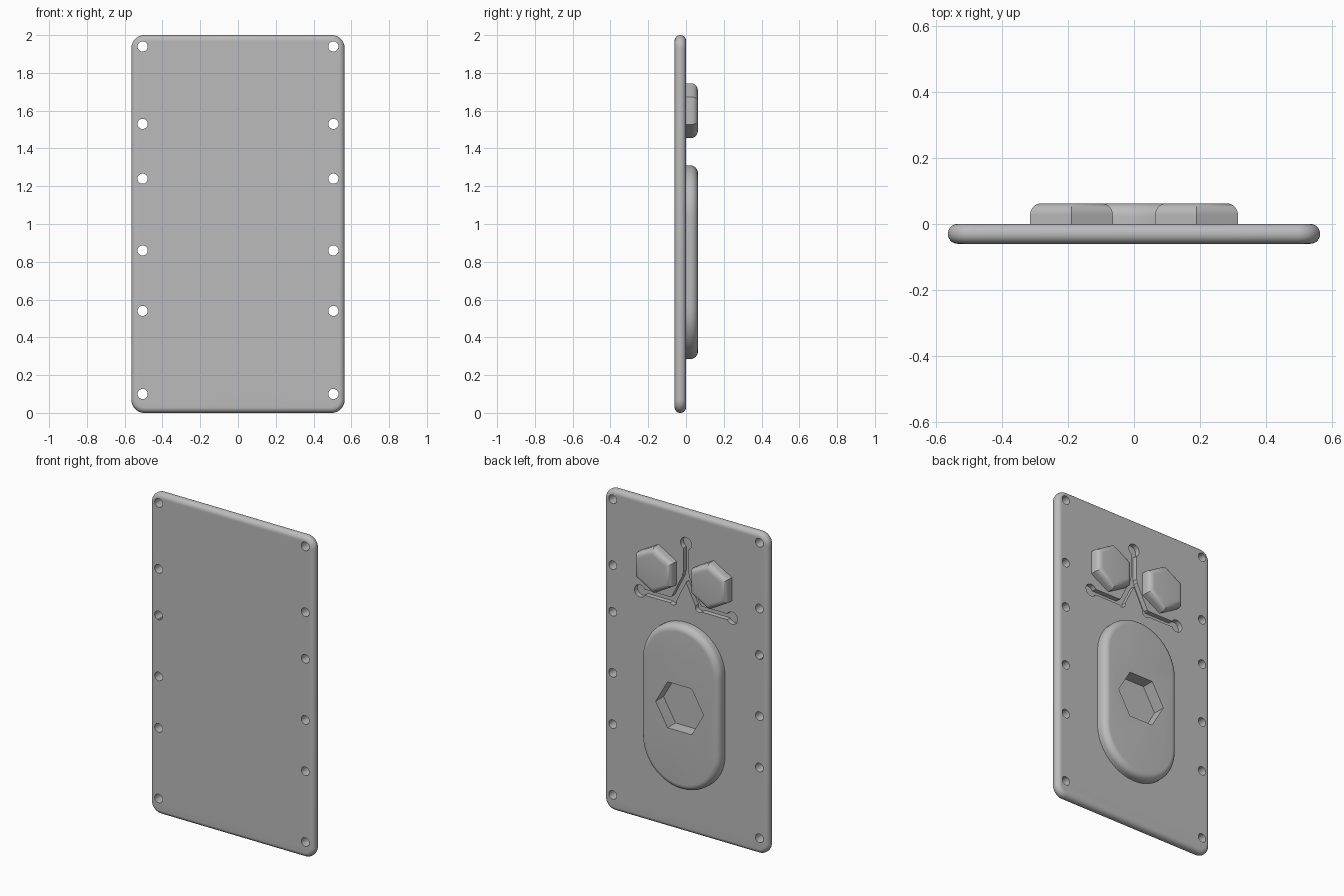
import bpy, bmesh
from math import sin, cos, pi, atan2
from mathutils import Vector

cube = bpy.data.objects.get("Cube")
if cube:
    bpy.data.objects.remove(cube)

grey = bpy.data.materials.new("plain grey")
grey.use_nodes = True
color = (0.5, 0.5, 0.5, 1)
grey.diffuse_color = color
bsdf = next(n for n in grey.node_tree.nodes if n.type == 'BSDF_PRINCIPLED')
bsdf.inputs["Base Color"].default_value = color


def arc(cx, cz, r, start, end, n):
    """Outline points along an arc in the XZ plane."""
    return [(cx + r * cos(start + (end - start) * i / n),
             cz + r * sin(start + (end - start) * i / n)) for i in range(n + 1)]


def circle(cx, cz, r, n=32, turn=0.0):
    return arc(cx, cz, r, turn, turn + 2 * pi, n)[:-1]


def capsule(a, b, r, n=16):
    """Outline of a straight bar with round ends."""
    t = atan2(b[1] - a[1], b[0] - a[0])
    return (arc(*b, r, t - pi / 2, t + pi / 2, n)
            + arc(*a, r, t + pi / 2, t + 3 * pi / 2, n))


def rounded_rect(hx, z0, z1, r, n=10):
    corners = [(hx - r, z1 - r), (r - hx, z1 - r), (r - hx, z0 + r), (hx - r, z0 + r)]
    return [p for i, c in enumerate(corners)
            for p in arc(*c, r, i * pi / 2, (i + 1) * pi / 2, n)]


def slab(name, outline, y0, y1, back_round=0.0, front_round=0.0):
    """Extrude an XZ outline from y0 to y1 and round its rims."""
    bm = bmesh.new()
    front = bm.faces.new([bm.verts.new((x, y0, z)) for x, z in outline])
    out = bmesh.ops.extrude_face_region(bm, geom=[front], use_keep_orig=True)
    bmesh.ops.translate(bm, vec=Vector((0, y1 - y0, 0)),
                        verts=[g for g in out["geom"] if isinstance(g, bmesh.types.BMVert)])
    for y, radius in ((y1, back_round), (y0, front_round)):
        if radius:
            rim = [e for e in bm.edges if all(abs(v.co.y - y) < 1e-5 for v in e.verts)]
            bmesh.ops.bevel(bm, geom=rim, offset=radius, segments=8,
                            profile=0.5, affect='EDGES', clamp_overlap=True)
    bmesh.ops.recalc_face_normals(bm, faces=bm.faces[:])
    mesh = bpy.data.meshes.new(name)
    bm.to_mesh(mesh)
    bm.free()
    mesh.materials.append(grey)
    obj = bpy.data.objects.new(name, mesh)
    bpy.context.collection.objects.link(obj)
    return obj


def activate(obj):
    bpy.ops.object.select_all(action='DESELECT')
    obj.select_set(True)
    bpy.context.view_layer.objects.active = obj


def cut(target, outline, y0, y1):
    """Subtract an extruded outline from the target."""
    cutter = slab("cutter", outline, y0, y1)
    cutter.hide_render = True
    activate(target)
    mod = target.modifiers.new("cut", 'BOOLEAN')
    mod.operation, mod.solver, mod.object = 'DIFFERENCE', 'EXACT', cutter
    bpy.ops.object.modifier_apply(modifier=mod.name)
    bpy.data.objects.remove(cutter)


# Cover plate with rounded rims
plate = slab("cover_plate", rounded_rect(0.565, 0, 2, 0.07), -0.06, 0, 0.029, 0.029)

# Screw holes down both sides
for z in (0.10, 0.54, 0.86, 1.24, 1.53, 1.94):
    for side in (-1, 1):
        cut(plate, circle(side * 0.505, z, 0.027, 24), -0.1, 0.1)

# Branching channels with round pockets
floor = -0.03
hub, top = (0, 1.60), (0, 1.80)
cut(plate, capsule(hub, top, 0.018), floor, 0.1)
cut(plate, circle(*hub, 0.024), floor, 0.1)
cut(plate, circle(*top, 0.038), floor, 0.1)
for side in (-1, 1):
    elbow, end = (side * 0.09, 1.42), (side * 0.317, 1.42)
    cut(plate, capsule(hub, elbow, 0.018), floor, 0.1)
    cut(plate, capsule(elbow, end, 0.018), floor, 0.1)
    cut(plate, circle(*elbow, 0.026), floor, 0.1)
    cut(plate, circle(*end, 0.038), floor, 0.1)

# Long boss with a hexagonal socket
boss = slab("long_boss", capsule((0, 0.555), (0, 1.04), 0.27, 32), -0.005, 0.063, 0.04)
socket = circle(0, 0.798, 0.165, 6)
cut(boss, socket, -0.1, 0.1)
cut(plate, socket, -0.015, 0.1)

# Pair of hexagonal bosses
parts = [plate, boss]
for side, label in ((-1, "right"), (1, "left")):
    hexagon = circle(side * 0.19, 1.60, 0.145, 6, pi / 6)
    parts.append(slab(label + "_hex_boss", hexagon, -0.005, 0.063, 0.035))

for part in parts:
    activate(part)
    bpy.ops.object.shade_smooth_by_angle(angle=pi / 6)
